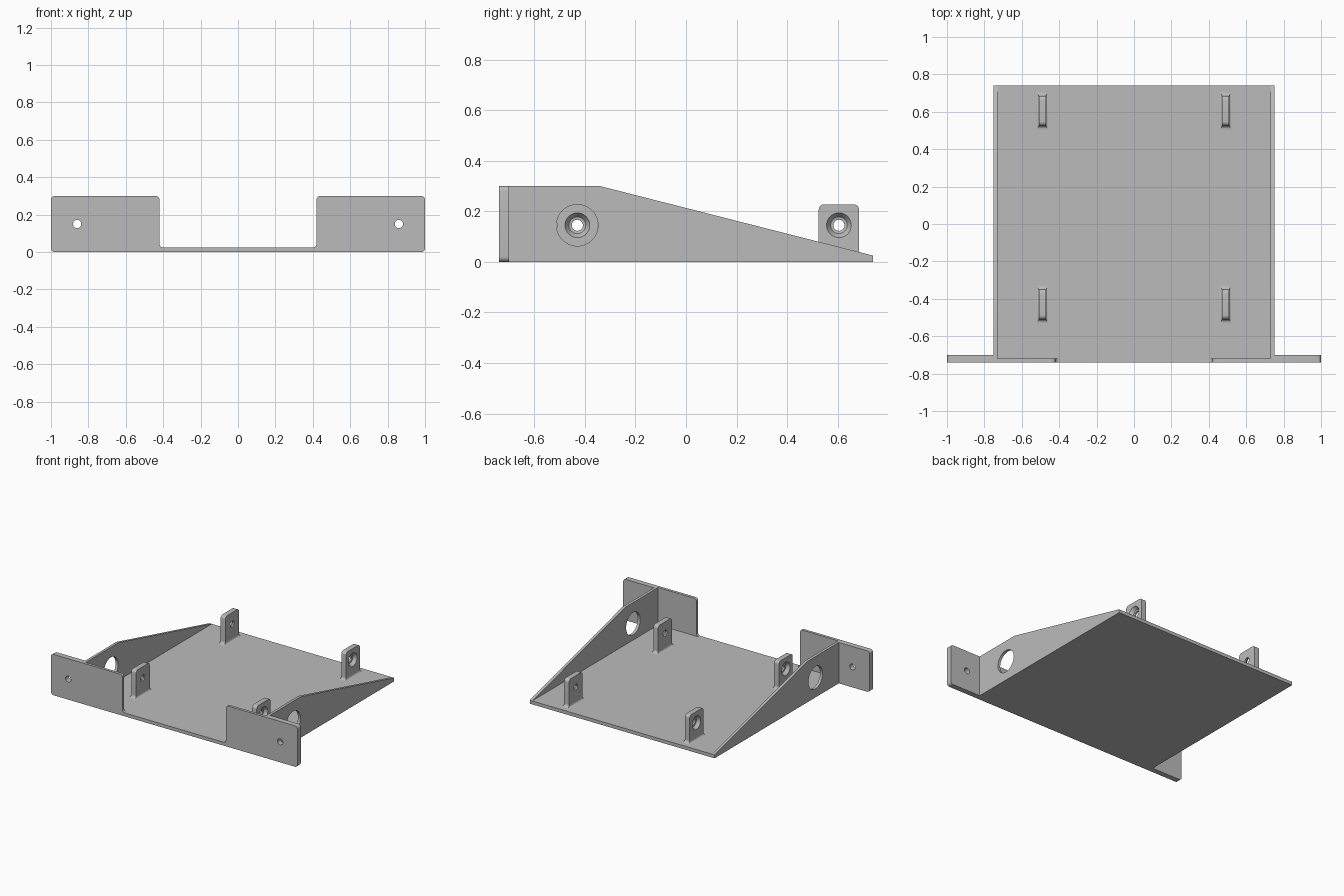
import bpy, bmesh, math
from mathutils import Vector

cube = bpy.data.objects.get("Cube")
if cube:
    bpy.data.objects.remove(cube, do_unlink=True)

grey = bpy.data.materials.new("plain grey")
grey.use_nodes = True
grey.diffuse_color = (0.5, 0.5, 0.5, 1)
grey.node_tree.nodes["Principled BSDF"].inputs["Base Color"].default_value = (0.5, 0.5, 0.5, 1)

FLOOR = 0.025            # floor thickness
HALF_W, HALF_D = 0.75, 0.74
PANEL_BACK = -0.72
HOLE_Z = 0.145


def make_object(name, bm):
    bmesh.ops.recalc_face_normals(bm, faces=bm.faces)
    mesh = bpy.data.meshes.new(name)
    bm.to_mesh(mesh)
    bm.free()
    mesh.materials.append(grey)
    obj = bpy.data.objects.new(name, mesh)
    bpy.context.collection.objects.link(obj)
    return obj


def loft(name, rings):
    """Capped skin through rings that have equal point counts."""
    bm = bmesh.new()
    loops = [[bm.verts.new(p) for p in ring] for ring in rings]
    n = len(loops[0])
    for a, b in zip(loops, loops[1:]):
        for i in range(n):
            j = (i + 1) % n
            bm.faces.new((a[i], a[j], b[j], b[i]))
    bm.faces.new(loops[0])
    bm.faces.new(loops[-1])
    return make_object(name, bm)


def place(axis, u, z, along):
    return (along, u, z) if axis == "x" else (u, along, z)


def prism(name, profile, axis, start, end):
    return loft(name, [[place(axis, u, z, a) for u, z in profile] for a in (start, end)])


def rounded(corners, steps=6):
    """Round right-angled corners given as (u, z, radius)."""
    out = []
    for i, (u, z, r) in enumerate(corners):
        p = Vector((u, z))
        if r == 0:
            out.append((u, z))
            continue
        d1 = (Vector(corners[i - 1][:2]) - p).normalized()
        d2 = (Vector(corners[(i + 1) % len(corners)][:2]) - p).normalized()
        centre = p + r * (d1 + d2)
        for k in range(steps + 1):
            t = math.pi / 2 * k / steps
            q = centre - r * (d2 * math.cos(t) + d1 * math.sin(t))
            out.append((q.x, q.y))
    return out


def lathe(axis, u, z, steps, sides=32):
    """Round cutter made from (position along axis, radius) steps."""
    angles = [2 * math.pi * i / sides for i in range(sides)]
    return loft("hole_cutter", [[place(axis, u + r * math.cos(a), z + r * math.sin(a), pos)
                                 for a in angles] for pos, r in steps])


def box(name, x0, x1, y0, y1, z0, z1):
    return prism(name, [(x0, z0), (x1, z0), (x1, z1), (x0, z1)], "y", y0, y1)


def cut(obj, *cutters):
    for c in cutters:
        c.hide_render = True
        mod = obj.modifiers.new("cut", "BOOLEAN")
        mod.operation, mod.solver, mod.object = "DIFFERENCE", "EXACT", c
    bpy.context.view_layer.update()
    graph = bpy.context.evaluated_depsgraph_get()
    result = bpy.data.meshes.new_from_object(obj.evaluated_get(graph))
    obj.modifiers.clear()
    obj.data = result
    for c in cutters:
        bpy.data.objects.remove(c, do_unlink=True)


# Floor between the side walls
box("floor", -HALF_W + 0.02, HALF_W - 0.02, PANEL_BACK, HALF_D, 0, FLOOR)

# U-shaped front panel with thicker mounting ears
R = 0.02
outline = rounded([(-1, 0, R), (1, 0, R), (1, 0.3, R), (0.42, 0.3, R), (0.42, FLOOR, R),
                   (-0.42, FLOOR, R), (-0.42, 0.3, R), (-1, 0.3, R)])
panel = prism("front_panel", outline, "y", -HALF_D, -0.70)
cut(panel,
    box("panel_thinner", -HALF_W, HALF_W, PANEL_BACK, -0.6, -0.1, 0.5),
    *[lathe("y", s * 0.86, 0.15, [(-0.8, 0.022), (-0.6, 0.022)]) for s in (-1, 1)])

# Sloped side walls with an access hole, and tabs with dished screw holes
slope = [(PANEL_BACK, 0), (HALF_D, 0), (HALF_D, FLOOR), (-0.34, 0.3), (PANEL_BACK, 0.3)]
HX, HY, TAB_X = 0.019, 0.08, 0.49
for side, s in (("right", -1), ("left", 1)):
    wall = prism(side + "_side_wall", slope, "x", s * (HALF_W - 0.02), s * HALF_W)
    cut(wall, lathe("x", -0.43, HOLE_Z, [(s * 0.7, 0.082), (s * 0.8, 0.082)], 48))

    for end, y in (("front", -0.43), ("back", 0.605)):
        name = f"{end}_{side}_tab"
        shape = rounded([(y - HY, FLOOR, 0), (y + HY, FLOOR, 0),
                         (y + HY, 0.228, 0.022), (y - HY, 0.228, 0.022)])
        tab = prism(name, shape, "x", s * (TAB_X - HX), s * (TAB_X + HX))
        dish = [(-0.05, 0.022), (-0.007, 0.022), (-0.005, 0.033), (HX, 0.049), (0.04, 0.049)]
        cut(tab, lathe("x", y, HOLE_Z, [(s * (TAB_X + d), r) for d, r in dish]))

        # Flared fillet around the foot of the tab
        rings = []
        for k in range(6):
            t = math.pi / 2 * k / 5
            flare = 1 - math.sin(t)
            hx, hy = HX + 0.01 * flare, HY + 0.02 * flare
            z = FLOOR + 0.02 * (1 - math.cos(t))
            rings.append([(s * TAB_X + a * hx, y + b * hy, z)
                          for a, b in ((-1, -1), (1, -1), (1, 1), (-1, 1))])
        loft(name + "_fillet", rings)

# Smooth the round surfaces, keep edges sharp
bpy.ops.object.select_all(action="DESELECT")
for obj in bpy.context.collection.objects:
    if obj.type == "MESH":
        obj.select_set(True)
        bpy.context.view_layer.objects.active = obj
bpy.ops.object.shade_smooth_by_angle(angle=math.radians(30))
